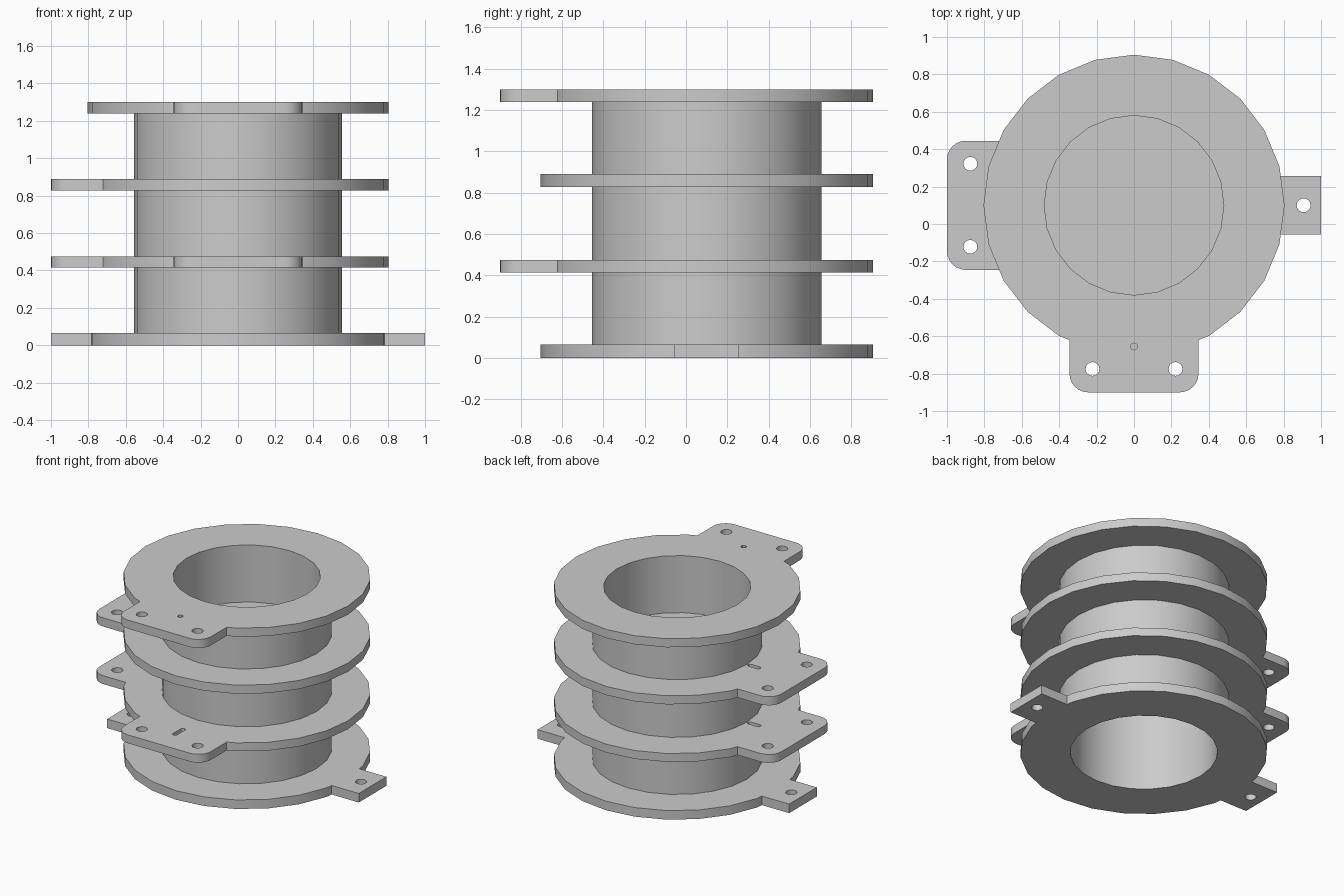
import bpy, bmesh
from math import sin, cos, pi, atan2, radians
from mathutils import Vector

if "Cube" in bpy.data.objects:
    bpy.data.objects.remove(bpy.data.objects["Cube"])

SIDES = 24
AXIS_Y = 0.1
RIM, TUBE, BORE = 0.805, 0.555, 0.48
FRONT, LEFT, RIGHT = -pi / 2, pi, 0.0   # directions of the tabs

grey = bpy.data.materials.new("plain grey")
grey.use_nodes = True
colour = (0.6, 0.6, 0.6, 1)
grey.diffuse_color = colour
grey.node_tree.nodes["Principled BSDF"].inputs["Base Color"].default_value = colour


def turn(u, v, a):
    """Radial distance u and sideways offset v, turned to direction a."""
    return Vector((u * cos(a) - v * sin(a), u * sin(a) + v * cos(a)))


def circle(r, n=SIDES, at=(0, 0)):
    return [Vector(at) + turn(r, 0, 2 * pi * i / n) for i in range(n)]


def slot(near, far, r, a):
    """Radial slot with round ends."""
    ends = [(far, -pi / 2), (near, pi / 2)]
    return [turn(c + r * cos(s + pi * i / 6), r * sin(s + pi * i / 6), a)
            for c, s in ends for i in range(7)]


def tab_outline(half, corner):
    """Half of a tab, from its root on the rim to its tip."""
    normal = radians(22.5 if half > 0.21 else 7.5)
    root = (RIM * cos(pi / SIDES) - half * sin(normal)) / cos(normal)
    pts = [(root, half)]
    steps = 6 if corner else 0
    for i in range(steps + 1):
        t = pi / 2 * (1 - i / max(steps, 1))
        pts.append((1 - corner + corner * cos(t), half - corner + corner * sin(t)))
    return pts


def flange_outline(tabs):
    """Rim polygon with the tabs let into it, sorted around the axis."""
    pts = circle(RIM)
    for a, half, corner in tabs:
        side = tab_outline(half, corner)
        limit = atan2(side[0][1], side[0][0])
        way = turn(1, 0, a)
        pts = [p for p in pts if p.angle(way) > limit]
        pts += [turn(u, s * v, a) for u, v in side for s in (1, -1)]
    return sorted(pts, key=lambda p: atan2(p.y, p.x))


def plate(name, z0, z1, outline, holes):
    """Flat outline with holes, extruded from z0 to z1."""
    curve = bpy.data.curves.new(name, 'CURVE')
    curve.dimensions = '2D'
    curve.fill_mode = 'BOTH'
    curve.extrude = (z1 - z0) / 2
    for loop in [outline] + holes:
        spline = curve.splines.new('POLY')
        spline.points.add(len(loop) - 1)
        for point, p in zip(spline.points, loop):
            point.co = (p.x, p.y + AXIS_Y, 0, 1)
        spline.use_cyclic_u = True
    source = bpy.data.objects.new(name, curve)
    bpy.context.collection.objects.link(source)
    graph = bpy.context.evaluated_depsgraph_get()
    mesh = bpy.data.meshes.new_from_object(source.evaluated_get(graph))
    bpy.data.objects.remove(source)
    bpy.data.curves.remove(curve)
    bm = bmesh.new()
    bm.from_mesh(mesh)
    bmesh.ops.remove_doubles(bm, verts=bm.verts, dist=0.0001)
    bmesh.ops.translate(bm, verts=bm.verts, vec=(0, 0, (z0 + z1) / 2))
    bmesh.ops.recalc_face_normals(bm, faces=bm.faces)
    bm.to_mesh(mesh)
    bm.free()
    mesh.materials.clear()
    mesh.materials.append(grey)
    obj = bpy.data.objects.new(name, mesh)
    bpy.context.collection.objects.link(obj)
    return obj


def wide(a):
    return (a, 0.345, 0.1)


def narrow(a):
    return (a, 0.157, 0)


def bolts(a, *offsets, u=0.875):
    return [circle(0.037, 16, turn(u, v, a)) for v in offsets]


bore = circle(BORE)
pair = (-0.222, 0.222)
front_slot = slot(0.725, 0.815, 0.017, FRONT)
left_slot = slot(0.58, 0.645, 0.017, LEFT)
pinhole = circle(0.018, 12, turn(0.755, 0, FRONT))

# Flanges: name, bottom, top, tabs, holes
flanges = [
    ("bottom_flange", 0, 0.065, [narrow(LEFT), narrow(RIGHT)],
     [bore] + bolts(LEFT, 0, u=0.907) + bolts(RIGHT, 0, u=0.907)),
    ("lower_flange", 0.415, 0.475, [wide(FRONT), wide(LEFT)],
     [bore, front_slot, left_slot] + bolts(FRONT, *pair) + bolts(LEFT, *pair)),
    ("upper_flange", 0.828, 0.89, [wide(LEFT)],
     [left_slot] + bolts(LEFT, *pair)),
    ("top_flange", 1.238, 1.3, [wide(FRONT)],
     [bore, pinhole] + bolts(FRONT, *pair)),
]
parts = [plate(name, z0, z1, flange_outline(tabs), holes)
         for name, z0, z1, tabs, holes in flanges]

# Tube sections between neighbouring flanges
for name, below, above in zip(("lower_tube", "middle_tube", "upper_tube"), flanges, flanges[1:]):
    parts.append(plate(name, below[2], above[1], circle(TUBE), [bore]))

# Smooth round walls, sharp rims
bpy.ops.object.select_all(action='DESELECT')
for obj in parts:
    obj.select_set(True)
bpy.context.view_layer.objects.active = parts[0]
bpy.ops.object.shade_smooth_by_angle(angle=radians(30))
